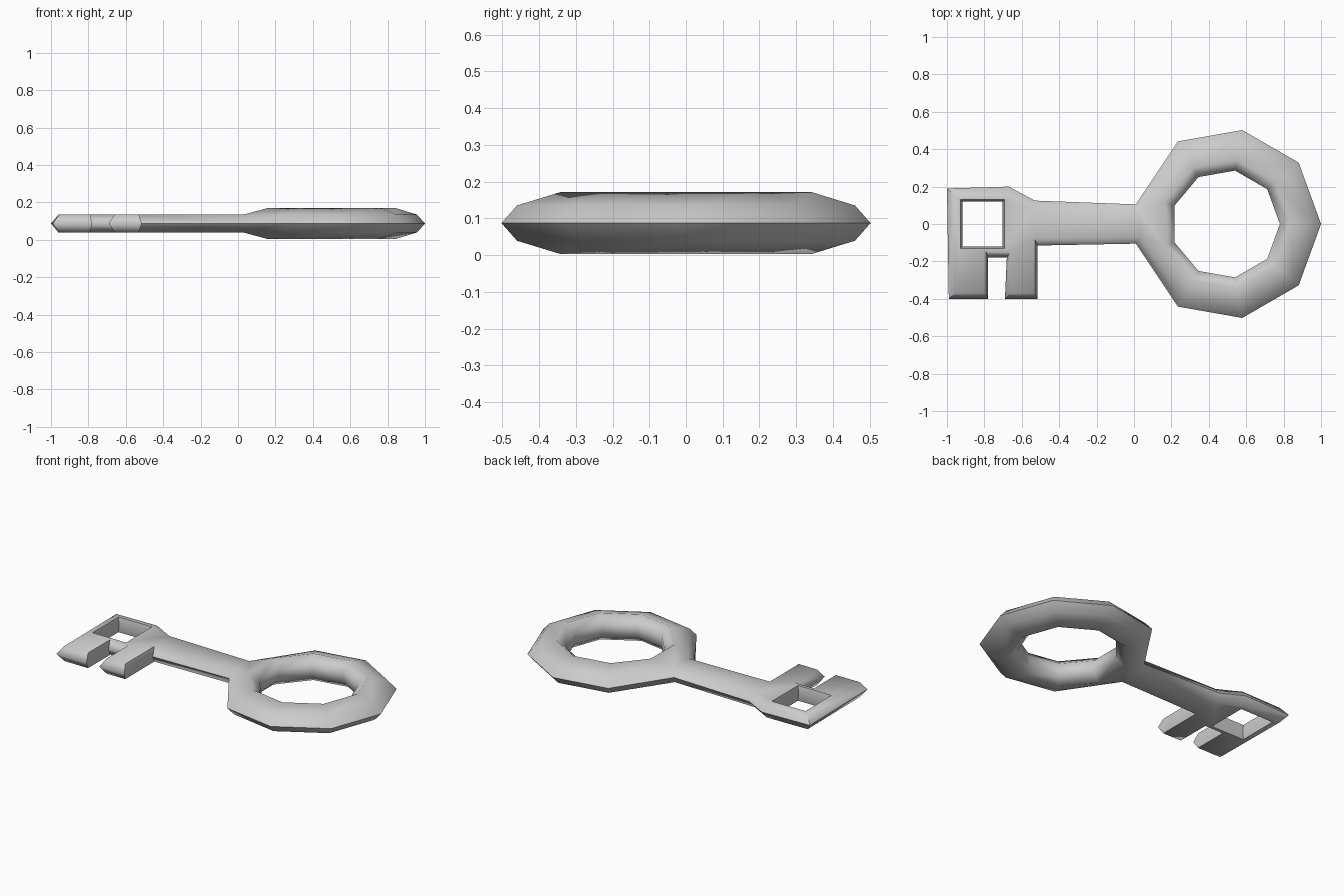
import bpy, bmesh, math

if "Cube" in bpy.data.objects:
    bpy.data.objects.remove(bpy.data.objects["Cube"])

MID, HALF, BOW = 0.087, 0.048, 0.084   # centre height, blade and bow half thickness
bm = bmesh.new()

# Bow: nine-sided ring with a seven-point section; two rim points meet the shaft
N = 9
section = [(0.51, 0), (0.467, HALF), (0.348, BOW), (0.29, 0.036),
           (0.29, -0.036), (0.348, -BOW), (0.467, -HALF)]
neck = {0: (0.01, 0.105), 1: (0.03, 0.07), 6: (0.03, 0.07)}
rings = []
for i in range(N):
    a = math.tau * i / N
    ring = []
    for j, (r, z) in enumerate(section):
        x, y = 0.49 + r * math.cos(a), r * math.sin(a)
        if i in (4, 5) and j in neck:
            x, y = neck[j][0], math.copysign(neck[j][1], y)
        ring.append(bm.verts.new((x, y, MID + z)))
    rings.append(ring)
for i in range(N):
    for j in range(7):
        if i == 4 and j in (0, 6):
            continue                     # left open for the shaft
        p, q, k = rings[i], rings[(i + 1) % N], (j + 1) % 7
        bm.faces.new((p[j], q[j], q[k], p[k]))

# Shaft and bit: (rim point, matching point on the flat face)
outline = [((-1.0, 0.19), (-0.96, 0.155)), ((-0.67, 0.20), (-0.68, 0.16)),
           ((-0.53, 0.125), (-0.54, 0.085)), ((0.01, 0.105), (0.03, 0.07)),
           ((0.01, -0.105), (0.03, -0.07)), ((-0.515, -0.115), (-0.53, -0.08)),
           ((-0.515, -0.40), (-0.53, -0.37)), ((-0.69, -0.40), (-0.66, -0.37)),
           ((-0.68, -0.18), (-0.66, -0.15)), ((-0.78, -0.18), (-0.79, -0.15)),
           ((-0.78, -0.40), (-0.79, -0.37)), ((-0.99, -0.40), (-0.955, -0.37))]
# Square hole through the bit
hole = [((-0.81 + 0.107 * sx, 0.12 * sy), (-0.81 + 0.117 * sx, 0.13 * sy))
        for sx, sy in ((-1, -1), (1, -1), (1, 1), (-1, 1))]


def wall(points, skip=None):
    """Build a ridged side wall; return its upper and lower border edges."""
    mid = [bm.verts.new((*m, MID)) for m, c in points]
    borders = []
    for s in (1, -1):
        cap = [bm.verts.new((*c, MID + s * HALF)) for m, c in points]
        edges = []
        for i in range(len(points)):
            k = (i + 1) % len(points)
            edges.append(bm.edges.new((cap[i], cap[k])))
            if i != skip:
                bm.faces.new((mid[i], mid[k], cap[k], cap[i]))
        borders.append(edges)
    return borders


for outer, inner in zip(wall(outline, skip=3), wall(hole)):
    bmesh.ops.triangle_fill(bm, use_beauty=True, edges=outer + inner)

bmesh.ops.remove_doubles(bm, verts=bm.verts[:], dist=0.0005)
bmesh.ops.recalc_face_normals(bm, faces=bm.faces[:])

mesh = bpy.data.meshes.new("key")
bm.to_mesh(mesh)
bm.free()
key = bpy.data.objects.new("key", mesh)
bpy.context.collection.objects.link(key)
bpy.context.view_layer.objects.active = key
key.select_set(True)
bpy.ops.object.shade_smooth_by_angle(angle=math.radians(65))
